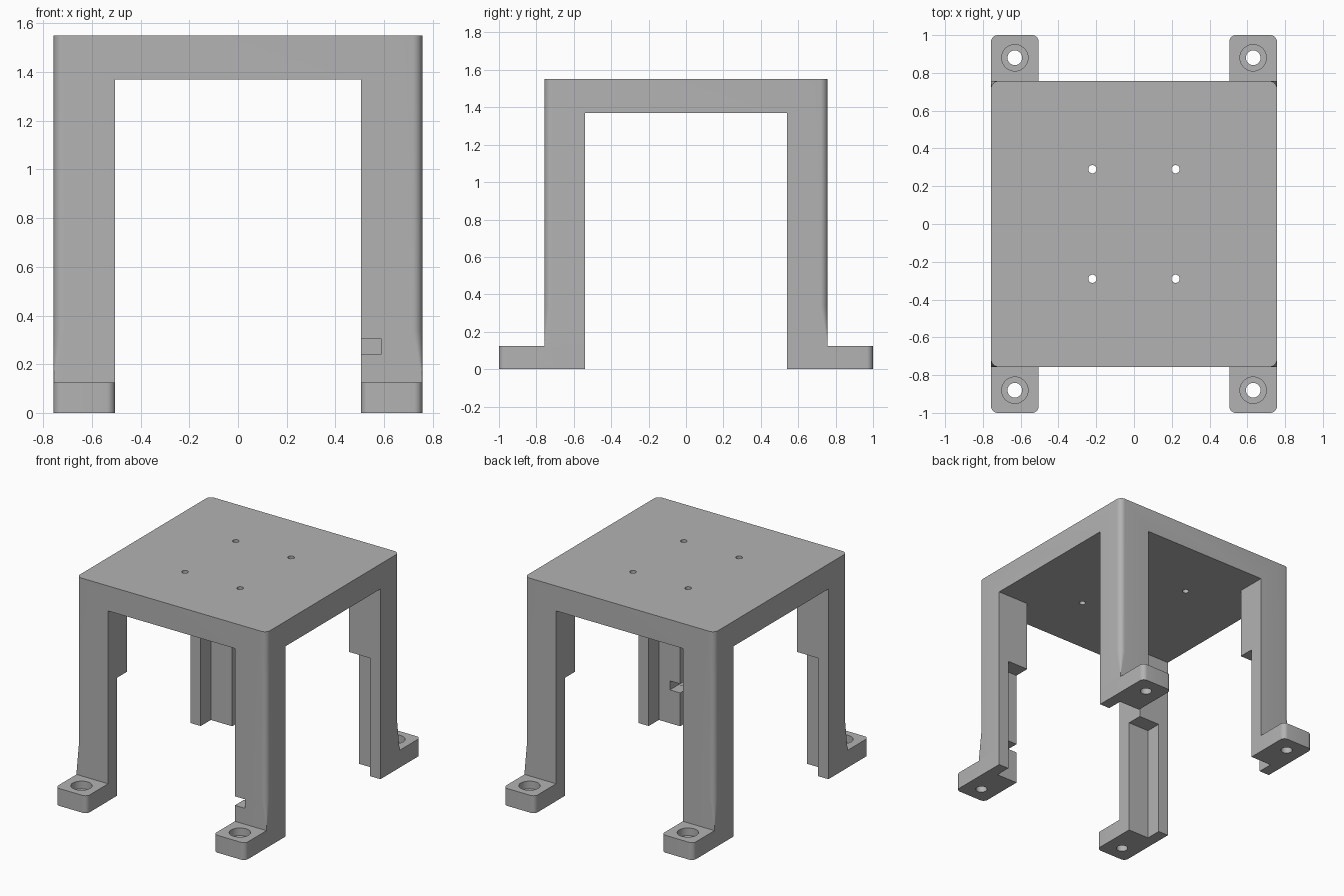
import bpy, bmesh
from math import sin, cos, pi, radians

cube = bpy.data.objects.get("Cube")
if cube:
    bpy.data.objects.remove(cube, do_unlink=True)

HALF, TOP, LEG_X, LEG_Y, FOOT_H = 0.757, 1.55, 0.505, 0.54, 0.125

grey = bpy.data.materials.new("plain grey")
grey.use_nodes = True
grey.diffuse_color = (0.45, 0.45, 0.45, 1)
grey.node_tree.nodes["Principled BSDF"].inputs["Base Color"].default_value = grey.diffuse_color


def rounded_rect(cx, cy, hx, hy, radii, steps=8):
    """Outline of a rectangle, one radius per corner, counter-clockwise from +x +y."""
    points = []
    for i, (sx, sy) in enumerate([(1, 1), (-1, 1), (-1, -1), (1, -1)]):
        r = radii[i]
        for k in range(steps + 1 if r else 1):
            a = (i + k / steps) * pi / 2
            ox, oy = (cos(a), sin(a)) if r else (0, 0)
            points.append((cx + sx * (hx - r) + r * ox, cy + sy * (hy - r) + r * oy))
    return points


def loft(name, rings):
    """Solid through stacked outlines given as (z, points)."""
    bm = bmesh.new()
    loops = [[bm.verts.new((x, y, z)) for x, y in pts] for z, pts in rings]
    bm.faces.new(loops[0][::-1])
    bm.faces.new(loops[-1])
    n = len(loops[0])
    for low, high in zip(loops, loops[1:]):
        for i in range(n):
            j = (i + 1) % n
            bm.faces.new((low[i], low[j], high[j], high[i]))
    mesh = bpy.data.meshes.new(name)
    bm.to_mesh(mesh)
    bm.free()
    mesh.materials.append(grey)
    obj = bpy.data.objects.new(name, mesh)
    bpy.context.collection.objects.link(obj)
    return obj


def box(name, x0, x1, y0, y1, z0, z1):
    pts = [(x1, y1), (x0, y1), (x0, y0), (x1, y0)]
    return loft(name, [(z0, pts), (z1, pts)])


def cylinder(name, x, y, r, z0, z1, sides=32):
    pts = [(x + r * cos(2 * pi * i / sides), y + r * sin(2 * pi * i / sides)) for i in range(sides)]
    return loft(name, [(z0, pts), (z1, pts)])


def combine(target, tool, operation="DIFFERENCE"):
    tool.hide_render = True
    mod = target.modifiers.new(tool.name, "BOOLEAN")
    mod.operation, mod.solver, mod.object = operation, "EXACT", tool
    bpy.context.view_layer.objects.active = target
    bpy.ops.object.modifier_apply(modifier=mod.name)
    bpy.data.objects.remove(tool, do_unlink=True)


# Outer block: corner rounding fades to square just above the feet
def block_ring(r):
    return rounded_rect(0, 0, HALF, HALF, [r] * 4)


stand = loft("four_leg_stand", [(0, block_ring(0.001)), (0.14, block_ring(0.001)),
                                (0.34, block_ring(0.04)), (TOP, block_ring(0.04))])

# Open spans between legs, and the stepped pocket inside the lower legs
combine(stand, box("front_span", -LEG_X, LEG_X, -2, 2, -1, 1.37))
combine(stand, box("side_span", -2, 2, -LEG_Y, LEG_Y, -1, 1.37))
combine(stand, box("leg_pocket", -0.675, 0.675, -0.655, 0.655, -1, 0.85))

# Mounting feet with counterbored screw holes
for sx in (-1, 1):
    for sy in (-1, 1):
        cx, hx = sx * (LEG_X + HALF) / 2, (HALF - LEG_X) / 2
        radii = [0.035, 0.035, 0, 0] if sy > 0 else [0, 0, 0.035, 0.035]
        pts = rounded_rect(cx, sy * 0.85, hx, 0.15, radii)
        combine(stand, loft("foot", [(0, pts), (FOOT_H, pts)]), "UNION")
        combine(stand, cylinder("screw_hole", cx, sy * 0.88, 0.039, -1, 0.4))
        combine(stand, cylinder("counterbore", cx, sy * 0.88, 0.07, 0.07, 0.4))
        # Small holes through the top plate
        combine(stand, cylinder("plate_hole", sx * 0.22, sy * 0.29, 0.022, 1.2, 2, 24))

# Cable notch in the front left leg
combine(stand, box("cable_notch", 0.4, 0.587, -0.9, -0.6, 0.24, 0.305))

bpy.ops.object.select_all(action="DESELECT")
stand.select_set(True)
bpy.context.view_layer.objects.active = stand
bpy.ops.object.shade_smooth_by_angle(angle=radians(30))
